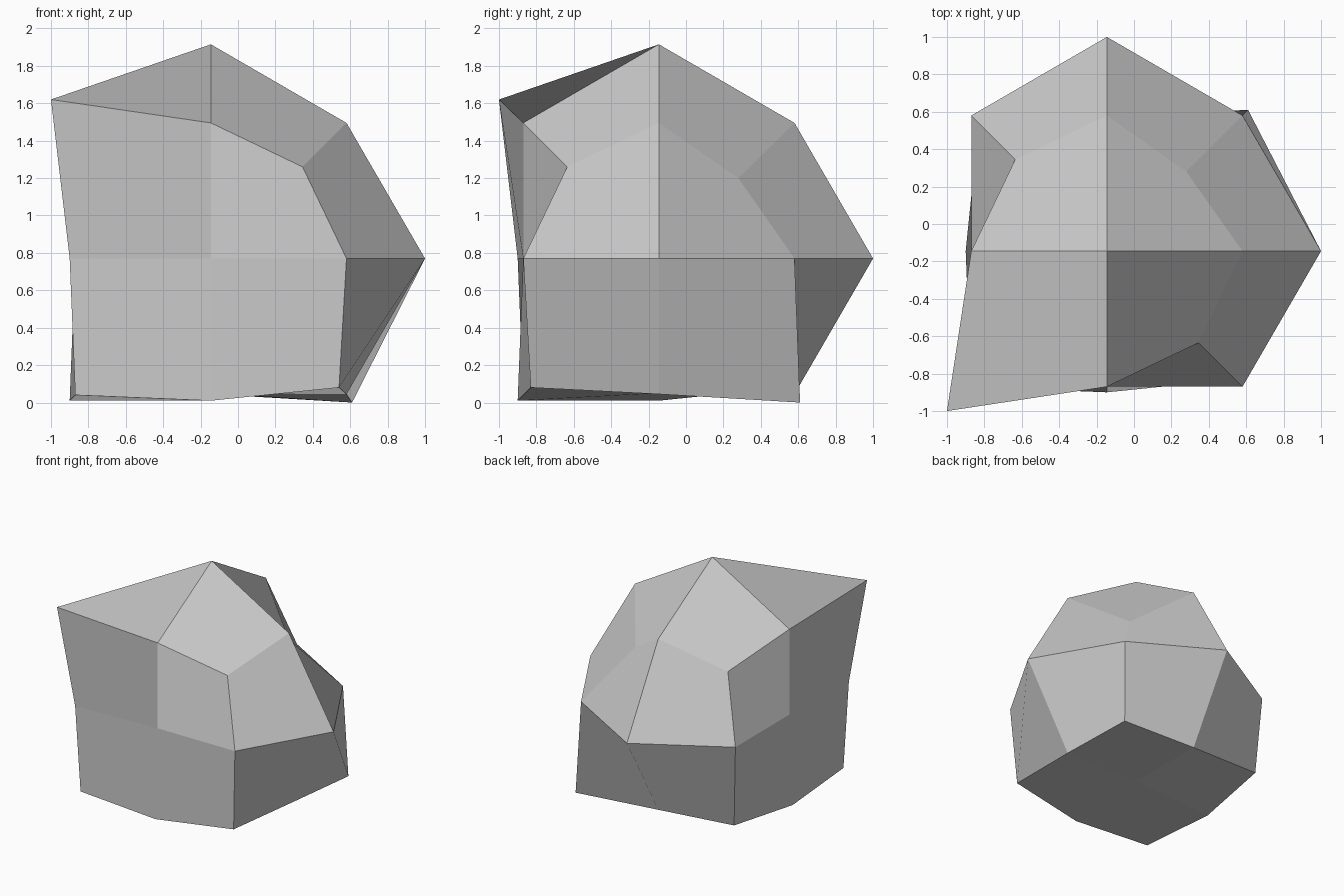
import bpy
import bmesh
from itertools import product
from mathutils import Vector

if "Cube" in bpy.data.objects:
    bpy.data.objects.remove(bpy.data.objects["Cube"], do_unlink=True)

CENTRE = Vector((-0.145, -0.145, 0.77))

# Reach of each grid point along its axes: face centres, edge middles, corners
REACH = {1: 1.145, 2: 0.725, 3: 0.49}

# Points chipped in or pulled out of the regular boulder form
CHIPPED = {
    (-1, 0, 0): (-0.87, -0.145, 0.77),
    (0, -1, 0): (-0.145, -0.87, 0.77),
    (0, 0, -1): (-0.145, -0.145, 0.05),
    (-1, -1, 0): (-0.9, -0.9, 0.77),
    (-1, 0, -1): (-0.9, -0.145, 0.01),
    (0, -1, -1): (-0.145, -0.9, 0.01),
    (-1, -1, 1): (-1.0, -1.0, 1.62),
    (1, 1, 1): (0.28, 0.28, 1.2),
    (-1, -1, -1): (-0.87, -0.87, 0.04),
    (1, 1, -1): (0.61, 0.61, 0.0),
    (1, -1, -1): (0.54, -0.83, 0.08),
    (-1, 1, -1): (-0.83, 0.54, 0.08),
}

# Facets (axis, corner) folded across their edge middles instead of to the corner
CROSS_FOLDED = {(1, (1, 1, -1)), (2, (-1, -1, -1))}


def position(key):
    reach = REACH[sum(map(abs, key))]
    return Vector(CHIPPED.get(key, CENTRE + Vector(key) * reach))


def keep(corner, axes):
    return tuple(c if i in axes else 0 for i, c in enumerate(corner))


bm = bmesh.new()
points = {k: bm.verts.new(position(k)) for k in product((-1, 0, 1), repeat=3) if any(k)}

# Three facets meet at every corner of the boulder
for corner in product((-1, 1), repeat=3):
    for axis in range(3):
        u, v = (axis + 1) % 3, (axis + 2) % 3
        if corner[0] * corner[1] * corner[2] < 0:
            u, v = v, u
        ring = [keep(corner, {axis}), keep(corner, {axis, u}),
                corner, keep(corner, {axis, v})]
        if (axis, corner) in CROSS_FOLDED:
            ring = ring[1:] + ring[:1]
        bm.faces.new([points[k] for k in ring])

mesh = bpy.data.meshes.new("boulder")
bm.to_mesh(mesh)
bm.free()

# Plain stone colour
stone = bpy.data.materials.new("stone_grey")
stone.use_nodes = True
colour = (0.6, 0.6, 0.6, 1.0)
stone.diffuse_color = colour
stone.node_tree.nodes["Principled BSDF"].inputs["Base Color"].default_value = colour
mesh.materials.append(stone)

boulder = bpy.data.objects.new("boulder", mesh)
bpy.context.collection.objects.link(boulder)
